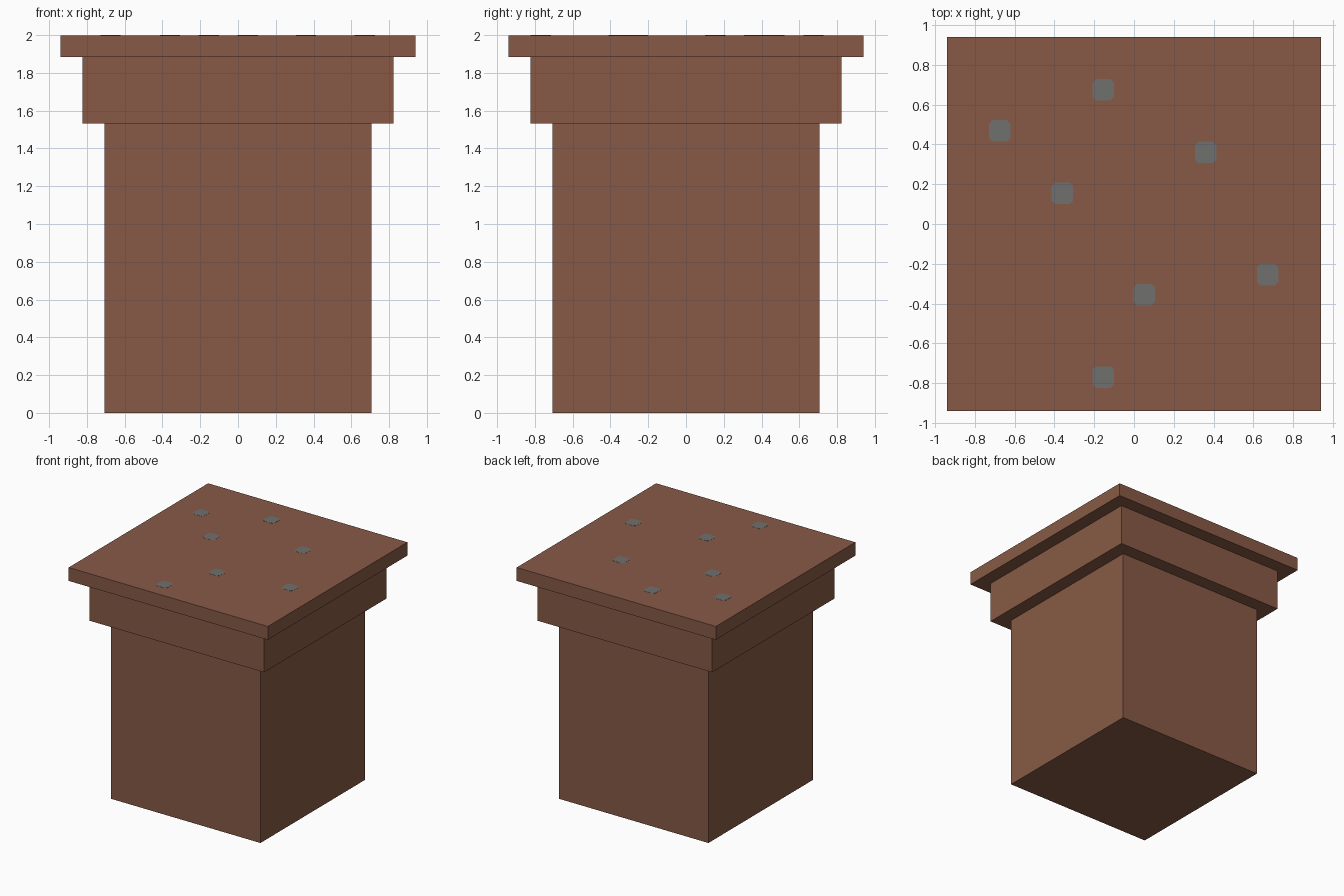
import bpy
import bmesh

cube = bpy.data.objects.get("Cube")
if cube:
    bpy.data.objects.remove(cube, do_unlink=True)


def material(name, rgb):
    mat = bpy.data.materials.new(name)
    mat.use_nodes = True
    mat.diffuse_color = (*rgb, 1)
    bsdf = next(n for n in mat.node_tree.nodes if n.type == 'BSDF_PRINCIPLED')
    bsdf.inputs["Base Color"].default_value = (*rgb, 1)
    return mat


BROWN = material("brick_brown", (0.242, 0.102, 0.061))
GREY = material("soot_grey", (0.162, 0.162, 0.156))


def prism(name, outline, z0, z1, mat):
    """Extrude a flat outline from z0 up to z1."""
    bm = bmesh.new()
    base = bm.faces.new([bm.verts.new((x, y, z0)) for x, y in outline])
    ext = bmesh.ops.extrude_face_region(bm, geom=[base])
    top = [v for v in ext["geom"] if isinstance(v, bmesh.types.BMVert)]
    bmesh.ops.translate(bm, verts=top, vec=(0, 0, z1 - z0))
    if not any(f.normal.z < 0 and f.calc_center_median().z == z0 for f in bm.faces):
        bmesh.ops.recalc_face_normals(bm, faces=bm.faces)
    bmesh.ops.recalc_face_normals(bm, faces=bm.faces)
    mesh = bpy.data.meshes.new(name)
    bm.to_mesh(mesh)
    bm.free()
    mesh.materials.append(mat)
    obj = bpy.data.objects.new(name, mesh)
    bpy.context.collection.objects.link(obj)
    return obj


def square(r):
    return [(-r, -r), (r, -r), (r, r), (-r, r)]


def clipped_square(cx, cy, r, cut):
    k = r - cut
    pts = [(r, -k), (r, k), (k, r), (-k, r), (-r, k), (-r, -k), (-k, -r), (k, -r)]
    return [(cx + x, cy + y) for x, y in pts]


# Stepped square pillar
prism("pillar_body", square(0.706), 0.0, 1.532, BROWN)
prism("pillar_collar", square(0.824), 1.532, 1.885, BROWN)
prism("pillar_cap", square(0.94), 1.885, 1.999, BROWN)

# Small grey spots scattered over the cap
spots = [(-0.155, 0.675), (-0.675, 0.468), (0.36, 0.36), (-0.36, 0.155),
         (0.672, -0.255), (0.052, -0.355), (-0.155, -0.77)]
for i, (x, y) in enumerate(spots, 1):
    prism(f"cap_spot_{i}", clipped_square(x, y, 0.054, 0.018), 1.997, 2.0, GREY)
